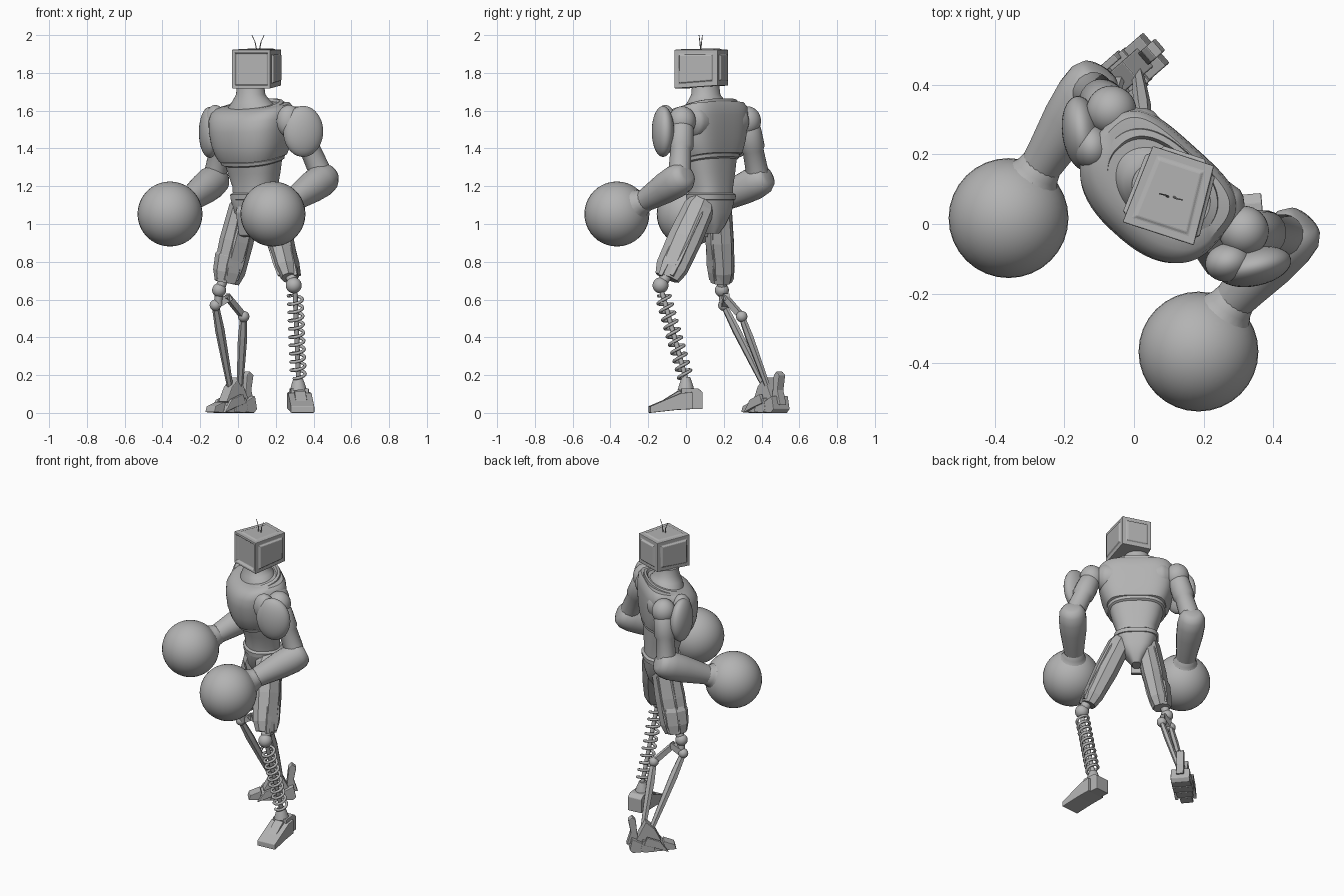
import bpy, bmesh, math
from mathutils import Vector as V, Matrix

if "Cube" in bpy.data.objects:
    bpy.data.objects.remove(bpy.data.objects["Cube"])

grey = bpy.data.materials.new("plain_grey")
grey.use_nodes = True
grey.diffuse_color = (0.45, 0.45, 0.45, 1)
grey.node_tree.nodes["Principled BSDF"].inputs["Base Color"].default_value = (0.45, 0.45, 0.45, 1)


def finish(name, bm, matrix=Matrix(), angle=40, bevel=0):
    bmesh.ops.recalc_face_normals(bm, faces=bm.faces)
    mesh = bpy.data.meshes.new(name)
    bm.to_mesh(mesh)
    bm.free()
    mesh.materials.append(grey)
    ob = bpy.data.objects.new(name, mesh)
    ob.matrix_world = matrix
    bpy.context.collection.objects.link(ob)
    if bevel:
        mod = ob.modifiers.new("bevel", "BEVEL")
        mod.width, mod.segments = bevel, 2
    bpy.ops.object.select_all(action="DESELECT")
    ob.select_set(True)
    bpy.context.view_layer.objects.active = ob
    if angle:
        bpy.ops.object.shade_smooth_by_angle(angle=math.radians(angle))
    return ob


def loft(name, rings, sides=32, power=1.0, back_power=1.0, **kw):
    """Skin rings given as (centre, u, v); lower powers give squarer halves."""
    bm = bmesh.new()
    loops = []
    for c, u, v in rings:
        loop = []
        for i in range(sides):
            a = math.tau * (i + 0.5) / sides
            cs, sn = math.cos(a), math.sin(a)
            p = back_power if sn > 0 else power
            cs = math.copysign(abs(cs) ** p, cs)
            sn = math.copysign(abs(sn) ** p, sn)
            loop.append(bm.verts.new(c + u * cs + v * sn))
        loops.append(loop)
    for a, b in zip(loops, loops[1:]):
        for i in range(sides):
            j = (i + 1) % sides
            bm.faces.new((a[i], a[j], b[j], b[i]))
    bm.faces.new(loops[0])
    bm.faces.new(loops[-1])
    return finish(name, bm, **kw)


def limb(name, p0, p1, profile, sides=20, hint=(0, -1, 0), **kw):
    """Tube from p0 to p1 with (t, radius along hint, radius across)."""
    p0, p1 = V(p0), V(p1)
    d = (p1 - p0).normalized()
    u = (V(hint) - d * V(hint).dot(d)).normalized()
    w = d.cross(u)
    return loft(name, [(p0.lerp(p1, t), u * a, w * b) for t, a, b in profile], sides, **kw)


def rod(name, p0, p1, r, sides=10):
    return limb(name, p0, p1, [(0, r, r), (1, r, r)], sides, hint=(0.6, -0.8, 0.1))


def ball(name, c, size, turn=0.0):
    bm = bmesh.new()
    bmesh.ops.create_uvsphere(bm, u_segments=32, v_segments=20, radius=1)
    m = Matrix.Translation(c) @ Matrix.Rotation(math.radians(turn), 4, "Z")
    return finish(name, bm, m @ Matrix.Diagonal((*size, 1)))


def prism(name, outline, width, matrix, bevel=0.004):
    """Extrude a side outline of (y, z) points along x."""
    bm = bmesh.new()
    f = bm.faces.new([bm.verts.new((-width / 2, y, z)) for y, z in outline])
    ext = bmesh.ops.extrude_face_region(bm, geom=[f])
    bmesh.ops.translate(bm, verts=[g for g in ext["geom"] if isinstance(g, bmesh.types.BMVert)], vec=(width, 0, 0))
    return finish(name, bm, matrix, angle=0, bevel=bevel)


def place(x, y, z, turn):
    return Matrix.Translation((x, y, z)) @ Matrix.Rotation(math.radians(turn), 4, "Z")


# Torso: rings of (height, half width, half depth, back shift, forward tilt)
body = place(0.09, 0.13, 0, -42)


def trunk(name, rows, power=0.85, back_power=0.75):
    rings = [(V((0, y, z)), V((a, 0, 0)), V((0, b, b * k))) for z, a, b, y, k in rows]
    return loft(name, rings, 56, power, back_power, matrix=body)


trunk("chest", [(1.345, .14, .11, -.025, .2), (1.35, .178, .142, -.028, .2), (1.38, .195, .153, -.035, .18), (1.43, .212, .164, -.042, .13),
                (1.5, .226, .169, -.045, .1), (1.56, .232, .166, -.043, .12), (1.6, .228, .152, -.035, .17),
                (1.622, .21, .132, -.03, .2), (1.628, .165, .1, -.03, .2)], .82, .55)
trunk("rib_band", [(1.322, .155, .118, -.02, .2), (1.33, .172, .135, -.022, .2), (1.347, .177, .139, -.024, .2), (1.357, .165, .125, -.024, .2)])
trunk("abdomen", [(1.14, .118, .1, 0, 0), (1.2, .122, .102, -.002, 0), (1.27, .145, .11, -.01, .05), (1.35, .165, .122, -.02, .15)])
trunk("belt", [(1.125, .115, .1, 0, 0), (1.13, .132, .112, 0, 0), (1.155, .134, .114, 0, 0), (1.165, .12, .1, 0, 0)])
trunk("pelvis", [(.95, .025, .04, .01, 0), (.99, .05, .07, .01, 0), (1.06, .1, .1, 0, 0), (1.135, .125, .107, 0, 0)], .7, .7)
trunk("collar", [(1.57, .18, .13, -.04, .36), (1.59, .195, .14, -.04, .36), (1.622, .185, .132, -.036, .33),
                 (1.632, .162, .115, -.034, .28), (1.615, .148, .105, -.034, .28)], 1, .8)
trunk("neck", [(1.59, .155, .11, -.034, .25), (1.625, .135, .1, -.034, .2), (1.653, .105, .09, -.034, .1),
               (1.685, .08, .075, -.034, 0), (1.73, .075, .07, -.035, 0)], 1, 1)
prism("crotch_plate", [(-.1, 1.1), (-.115, 1.06), (-.09, .94), (-.05, .93), (-.04, 1.08)], .07, body)

# Head: tapered box with sunken screen and side panels
bm = bmesh.new()
bmesh.ops.create_cube(bm, size=1)
for v in bm.verts:
    back = v.co.y > 0
    v.co = V((v.co.x * (.185 if back else .215), v.co.y * .235 + .005, 1.82 + v.co.z * (.19 if back else .205) + (.008 if back else 0)))
bm.normal_update()
for f in list(bm.faces):
    n = f.normal.copy()
    if n.z < -.5:
        continue
    front = n.y < -.5
    bmesh.ops.inset_region(bm, faces=[f], thickness=.022 if front else .035, depth=0)
    bmesh.ops.inset_region(bm, faces=[f], thickness=.008, depth=-.014 if front else .01 if abs(n.z) < .5 else .005)
finish("head", bm, place(.104, .079, 0, -18), angle=0, bevel=.004)
for side in (-1, 1):
    p = V((.106 + side * .008, .078, 1.925))
    q = p + V((side * .008, side * -.005, .04))
    rod("antenna_lower", p, q, .003, 6)
    rod("antenna_upper", q, q + V((side * .017, side * -.004, .036)), .002, 6)

# Arms: shoulder, elbow, wrist, fist, pad centre, pad turn, pad inner centre
arms = {
    "left": ((.315, -.02, 1.545), (.452, -.035, 1.237), (.29, -.215, 1.125), (.185, -.366, 1.053), (.345, -.122, 1.49), 12, (.27, -.11, 1.545)),
    "right": ((-.065, .325, 1.545), (-.128, .386, 1.228), (-.265, .17, 1.12), (-.36, .017, 1.053), (-.15, .26, 1.485), 278, (-.12, .22, 1.545)),
}
for side, (sh, el, wr, fi, pad, turn, inner) in arms.items():
    ball(side + "_shoulder", sh, (.072, .072, .078))
    limb(side + "_upper_arm", sh, el, [(0, .05, .05), (.15, .064, .064), (.45, .066, .066), (.5, .056, .056), (.85, .06, .06), (1, .05, .05)])
    ball(side + "_elbow", el, (.06, .06, .06))
    limb(side + "_forearm", el, wr, [(-.24, .035, .04), (-.21, .06, .06), (-.1, .08, .078), (.1, .088, .084), (.4, .083, .08),
                                     (.8, .068, .066), (1, .06, .06)], hint=(0, 0, 1))
    limb(side + "_fist_neck", wr, fi, [(-.12, .045, .045), (-.05, .058, .058), (.12, .066, .066), (.3, .085, .085), (.42, .125, .125), (.55, .145, .145)])
    ball(side + "_fist", fi, (.172, .172, .172))
    ball(side + "_shoulder_pad", pad, (.108, .056, .135), turn)
    ball(side + "_shoulder_pad_inner", inner, (.066, .055, .085), turn)
    core = V((.11, .13, 1.54))
    limb(side + "_shoulder_socket", V(sh).lerp(core, .5), V(sh).lerp(core, .12), [(0, .09, .09), (.5, .09, .09), (.7, .08, .08), (1, .05, .05)])

# Thighs: faceted shell with long raised planks
legs = {
    "left": ((.165, .09, 1.13), (.275, -.1, .715), V((-.25, -1, 0))),
    "right": ((.045, .168, 1.13), (-.06, .188, .69), V((-.9, -.4, 0))),
}
for side, (hip, knee, front) in legs.items():
    limb(side + "_thigh", hip, knee, [(-.08, .04, .04), (.1, .085, .07), (.5, .094, .072), (.87, .09, .06), (1, .07, .045)], 8, front, angle=0)
    across = front.cross(V((0, 0, 1))).normalized()
    for s in (-1, 1):
        for k in (-.035, .035):
            off = across * s * .053 + front * k
            limb(side + "_thigh_plank", V(hip) + off * .8, V(knee) + off * .85,
                 [(.08, .012, .012), (.2, .028, .024), (.8, .026, .022), (.97, .014, .012)], 4, front, angle=0)
limb("right_knee_cuff", (-.035, .183, .83), (-.06, .188, .69), [(-.2, .075, .06), (0, .09, .07), (.6, .086, .066), (1, .065, .055)], 8, (-.9, -.4, 0), angle=0)

# Left shin: ball, rod and coil spring
ball("left_knee_ball", (.295, -.135, .675), (.042, .042, .042))
rod("left_knee_pin", (.28, -.1, .73), (.295, -.135, .675), .03)
top, bottom = V((.302, -.13, .65)), V((.32, -.0, .18))
rod("left_shin_rod", top, bottom, .013)
axis = (bottom - top).normalized()
u = axis.orthogonal().normalized()
w = axis.cross(u)
curve = bpy.data.curves.new("shin_spring", "CURVE")
curve.dimensions, curve.bevel_depth, curve.bevel_resolution = "3D", .0085, 2
turns, steps = 10, 16
line = curve.splines.new("POLY")
line.points.add(turns * steps)
for i, pt in enumerate(line.points):
    a = math.tau * i / steps
    pt.co = (*(top.lerp(bottom, .05 + .93 * i / (turns * steps)) + (u * math.cos(a) + w * math.sin(a)) * .037), 1)
curve.materials.append(grey)
bpy.context.collection.objects.link(bpy.data.objects.new("left_shin_spring", curve))

# Left foot: heel block, wedge toe and ankle socket
foot = place(.325, 0, 0, 5)
prism("left_heel", [(-.03, .02), (.085, .02), (.085, .11), (.06, .13), (-.03, .13)], .095, foot)
prism("left_toe", [(-.195, 0), (-.195, .035), (-.03, .105), (.03, .11), (.03, .02), (-.06, .015)], .125, foot)
prism("left_toe_ridge", [(-.15, .05), (-.04, .118), (-.02, .11), (-.02, .09)], .06, foot)
limb("left_ankle", (.32, 0, .12), (.318, 0, .19), [(0, .045, .045), (.5, .035, .035), (1, .022, .022)])

# Right shin: hinged linkage of flat bars
ball("right_knee_ball", (-.1, .19, .65), (.037, .037, .037))
rod("right_knee_pin", (-.075, .19, .71), (-.1, .19, .65), .026)
rod("right_knee_stem", (-.1, .19, .65), (-.105, .2, .57), .022)
hinge, rear = V((-.12, .2, .57)), V((.03, .295, .51))
limb("right_link_bar", (-.06, .2, .62), rear, [(0, .022, .018), (1, .024, .018)], 4, (0, 0, 1), angle=0)
limb("right_top_bar", hinge, (-.04, .215, .615), [(0, .028, .024), (1, .026, .024)], 4, (0, 0, 1), angle=0)
for name, p, end in (("front", hinge, (-.04, .42, .13)), ("rear", rear, (.01, .435, .13))):
    ball("right_%s_hinge" % name, p, (.03, .03, .03))
    limb("right_%s_shin_bar" % name, p, end, [(0, .02, .016), (.3, .027, .02), (.65, .023, .017), (1, .017, .014)], 6, (-.8, -.6, 0), angle=0)

# Right foot: row of overlapping claw slats, ankle wedge and heel spur
claw = place(-.037, .418, 0, -49)
for i, width in enumerate((.075, .1, .12, .115)):
    y = -.15 + i * .065
    prism("right_slat_%d" % i, [(y, .004), (y + .01, .035 + i * .008), (y + .075, .06 + i * .01), (y + .09, .02), (y + .07, 0)], width, claw)
prism("right_ankle_wedge", [(-.06, .06), (-.02, .14), (.035, .19), (.06, .14), (.1, .06), (.03, .04)], .07, claw)
prism("right_heel_spur", [(.08, .06), (.095, .2), (.115, .22), (.14, .2), (.125, .12), (.15, .04)], .045, claw)
for s in (-1, 1):
    prism("right_side_claw", [(-.1, .0), (-.05, .07), (.03, .1), (.05, .05), (-.02, .03)], .022, claw @ Matrix.Translation((s * .055, 0, 0)))
